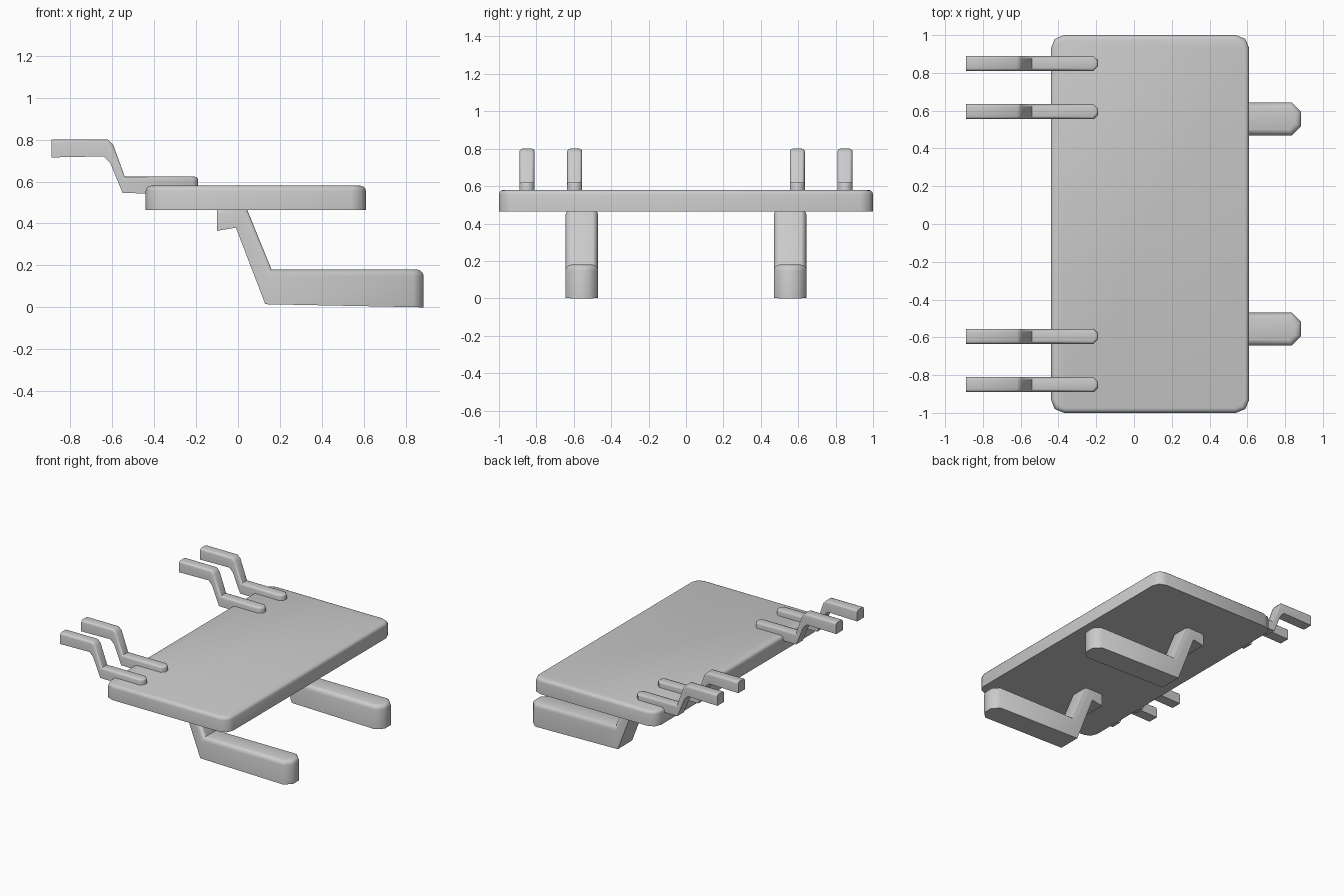
import bpy, bmesh, math
from mathutils import Vector

if "Cube" in bpy.data.objects:
    bpy.data.objects.remove(bpy.data.objects["Cube"], do_unlink=True)

grey = bpy.data.materials.new("light grey")
grey.use_nodes = True
colour = (0.6, 0.6, 0.6, 1)
grey.diffuse_color = colour
grey.node_tree.nodes["Principled BSDF"].inputs["Base Color"].default_value = colour


def bar(name, profile, y, width, corner, corner_segments, rim, round_back=False):
    """Extrude an x-z profile along y, cut the upright end corners, round the upper rim."""
    bm = bmesh.new()
    face = bm.faces.new([bm.verts.new((x, y - width / 2, z)) for x, z in profile])
    out = bmesh.ops.extrude_face_region(bm, geom=[face])
    moved = [g for g in out["geom"] if isinstance(g, bmesh.types.BMVert)]
    bmesh.ops.translate(bm, verts=moved, vec=Vector((0, width, 0)))
    bmesh.ops.recalc_face_normals(bm, faces=bm.faces)
    bm.normal_update()

    # Upright corners at the free end (and the back end if wanted)
    xs = [p[0] for p in profile]
    ends = [max(xs)] + ([min(xs)] if round_back else [])
    upright = [e for e in bm.edges
               if any(all(abs(v.co.x - x) < 1e-4 for v in e.verts) for x in ends)
               and abs(e.verts[0].co.y - e.verts[1].co.y) < 1e-4]
    bmesh.ops.bevel(bm, geom=upright, offset=corner, segments=corner_segments,
                    profile=0.5, affect='EDGES')
    bm.normal_update()

    # Upper rim: edges between an upward face and a wall
    def is_rim(e):
        a, b = sorted(e.link_faces, key=lambda f: f.normal.z)
        cut_end = a.normal.x < -0.9 and not round_back
        return b.normal.z > 0.3 and abs(a.normal.z) < 0.2 and not cut_end
    rim_edges = [e for e in bm.edges if len(e.link_faces) == 2 and is_rim(e)]
    bmesh.ops.bevel(bm, geom=rim_edges, offset=rim, segments=3, profile=0.5,
                    affect='EDGES', clamp_overlap=True)

    mesh = bpy.data.meshes.new(name)
    bm.to_mesh(mesh)
    bm.free()
    mesh.materials.append(grey)
    obj = bpy.data.objects.new(name, mesh)
    bpy.context.collection.objects.link(obj)
    bpy.ops.object.select_all(action='DESELECT')
    obj.select_set(True)
    bpy.context.view_layer.objects.active = obj
    bpy.ops.object.shade_smooth_by_angle(angle=math.radians(50))
    return obj


# Flat deck with rounded corners
deck = [(-0.44, 0.465), (0.61, 0.465), (0.61, 0.58), (-0.44, 0.58)]
bar("deck", deck, 0, 2, 0.07, 2, 0.025, round_back=True)

# Cranked feet under the deck and cranked arms above it
foot = [(-0.10, 0.365), (-0.01, 0.38), (0.13, 0.015), (0.885, 0), (0.885, 0.18),
        (0.16, 0.18), (0.04, 0.475), (-0.10, 0.475)]
arm = [(-0.89, 0.715), (-0.64, 0.72), (-0.61, 0.69), (-0.55, 0.545), (-0.19, 0.54),
       (-0.19, 0.623), (-0.54, 0.623), (-0.595, 0.775), (-0.62, 0.80), (-0.89, 0.80)]
for side, label in ((-1, "front"), (1, "back")):
    bar(label + "_foot", foot, side * 0.557, 0.175, 0.05, 1, 0.03)
    bar(label + "_inner_arm", arm, side * 0.595, 0.08, 0.025, 1, 0.015)
    bar(label + "_outer_arm", arm, side * 0.85, 0.08, 0.025, 1, 0.015)
